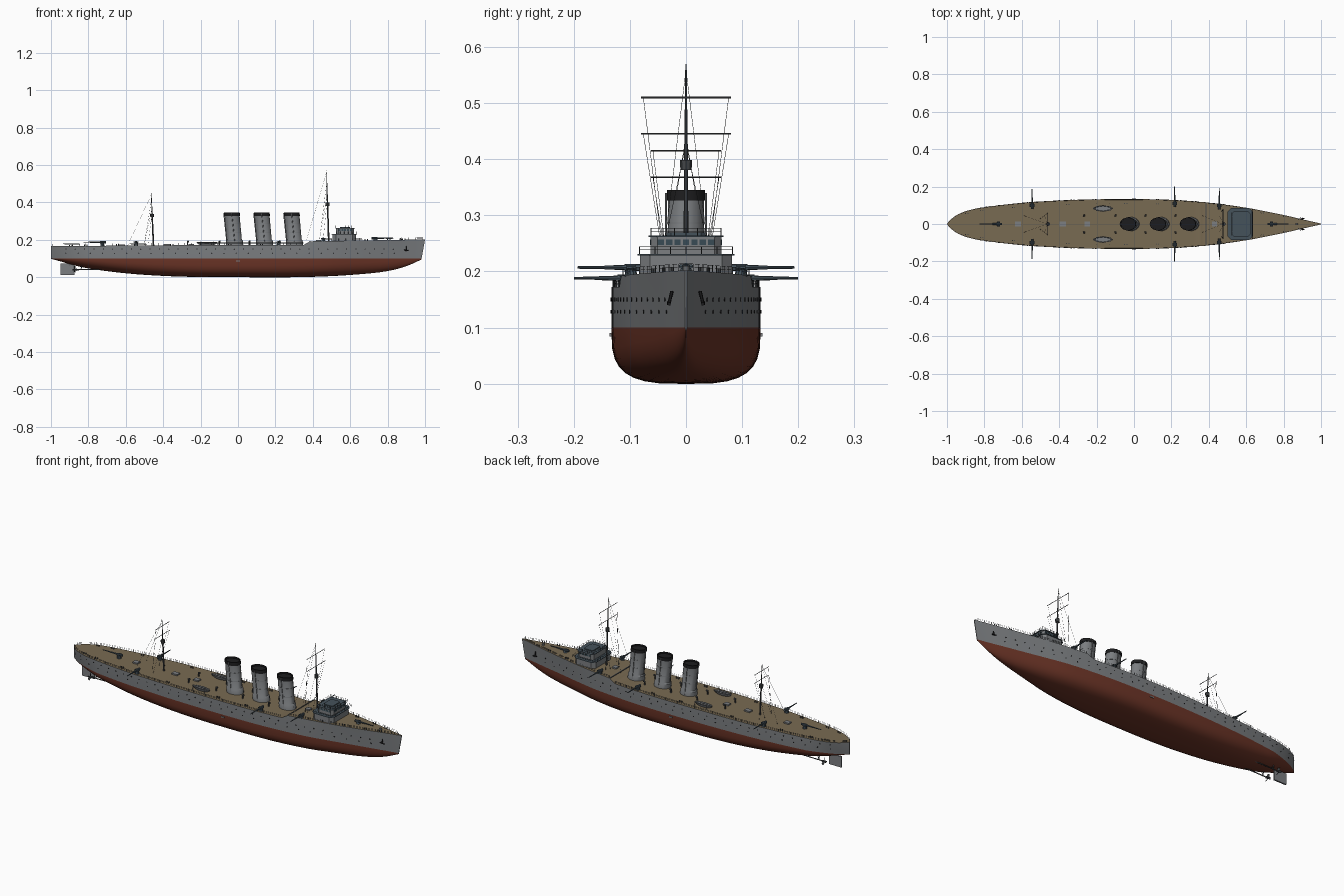
import bpy, bmesh, math
from mathutils import Vector, Matrix

if "Cube" in bpy.data.objects:
    bpy.data.objects.remove(bpy.data.objects["Cube"])

def mat(name, r, g, b):
    m = bpy.data.materials.new(name)
    m.diffuse_color = (r, g, b, 1)
    m.use_nodes = True
    m.node_tree.nodes["Principled BSDF"].inputs["Base Color"].default_value = m.diffuse_color
    return m

GRAY = mat("hull gray", .20, .21, .22)
RED = mat("bottom red", .15, .035, .02)
TAN = mat("deck tan", .19, .145, .085)
BLACK = mat("soot black", .012, .012, .013)
SLATE = mat("slate blue", .06, .085, .105)
DARK = mat("dark gun gray", .06, .065, .07)
GLASS = mat("window glass", .04, .07, .09)

def finish(name, bm, mats, smooth=True):
    bmesh.ops.recalc_face_normals(bm, faces=bm.faces)
    for f in bm.faces:
        f.smooth = smooth
    for e in bm.edges:
        e.smooth = e.calc_face_angle(0) < .6
    me = bpy.data.meshes.new(name)
    bm.to_mesh(me)
    bm.free()
    for m in mats:
        me.materials.append(m)
    ob = bpy.data.objects.new(name, me)
    bpy.context.collection.objects.link(ob)
    return ob

def rod(bm, p, q, r, r2=None, n=6):
    p, q = Vector(p), Vector(q)
    d = q - p
    M = Matrix.Translation((p + q) / 2) @ d.to_track_quat('Z', 'Y').to_matrix().to_4x4()
    bmesh.ops.create_cone(bm, cap_ends=True, segments=n, radius1=r,
                          radius2=r if r2 is None else r2, depth=d.length, matrix=M)

def box(bm, c, s):
    bmesh.ops.create_cube(bm, size=1, matrix=Matrix.Translation(c) @ Matrix.Diagonal((*s, 1)))

def loft(bm, rings, mi=0):
    vs = [[bm.verts.new(p) for p in r] for r in rings]
    n = len(vs[0])
    for a, b in zip(vs, vs[1:]):
        for i in range(n):
            bm.faces.new((a[i], a[(i + 1) % n], b[(i + 1) % n], b[i])).material_index = mi
    for r in (vs[0], vs[-1]):
        bm.faces.new(r).material_index = mi

def curve(t, x):
    # smooth interpolation through (x, value) points
    x = min(max(x, t[0][0]), t[-1][0])
    i = max(k for k in range(len(t) - 1) if t[k][0] <= x)
    def slope(k):
        a, b = t[max(k - 1, 0)], t[min(k + 1, len(t) - 1)]
        return (b[1] - a[1]) / (b[0] - a[0])
    (x0, y0), (x1, y1) = t[i], t[i + 1]
    h = x1 - x0
    u = (x - x0) / h
    return (y0 * (1 + 2 * u) * (1 - u) ** 2 + y1 * u * u * (3 - 2 * u)
            + h * slope(i) * u * (1 - u) ** 2 - h * slope(i + 1) * u * u * (1 - u))

BEAM = [(-1, .002), (-.97, .033), (-.93, .057), (-.87, .077), (-.8, .09), (-.6, .113), (-.4, .126), (-.2, .132),
        (0, .133), (.2, .129), (.4, .114), (.6, .087), (.8, .048), (.9, .025), (1, .002)]
KEEL = [(-1, .098), (-.95, .085), (-.9, .07), (-.8, .047), (-.6, .021), (-.4, .007), (-.2, .001), (0, 0),
        (.3, 0), (.5, .006), (.7, .02), (.8, .033), (.9, .056), (.95, .073), (.98, .086), (1, .094)]
def beam(x): return curve(BEAM, x)
def deck(x):
    if x < .35: return .166 + .006 * min(1, (x + 1) / .8)
    if x < .385: return .172 + .02 * (x - .35) / .035
    return .192 + .01 * (x - .385) / .615
def side(x, z):
    # half breadth of the topsides at a height
    wl = 1 - .3 * max(0, (x - .5) / .5) - .3 * max(0, (-x - .8) / .2)
    u = max(0, (z - .1) / (deck(x) - .1))
    return beam(x) * (wl + (1 - wl) * u)

# hull: red below the waterline, gray above, tan deck
bm = bmesh.new()
xs = sorted({round(-1 + .04 * i, 3) for i in range(51)} | {-.98, -.94, -.9, .35, .385, .94, .98})
rings = []
for x in xs:
    k = curve(KEEL, x)
    p = .6 + .55 * abs(x) ** 2.5
    half = []
    for j in range(9):
        a = j / 8 * math.pi / 2
        half.append((side(x, .1) * math.sin(a) ** p, .1 - (.1 - k) * max(0, math.cos(a)) ** p))
    half[-1] = (side(x, .1), .1)
    half.append((beam(x), deck(x)))
    pts = [(-y, z) for y, z in reversed(half[1:])] + half
    rings.append([bm.verts.new((x - .022 * max(0, (x - .85) / .15) * max(0, 1 - (z - .08) / .12), y, z)) for y, z in pts])
n = len(rings[0])
for a, b in zip(rings, rings[1:]):
    for i in range(n):
        f = bm.faces.new((a[i], a[(i + 1) % n], b[(i + 1) % n], b[i]))
        f.material_index = 2 if i == n - 1 else 0 if i in (0, n - 2) else 1
for r in (rings[0], rings[-1]):
    bm.faces.new(r)
finish("hull", bm, [GRAY, RED, TAN])

# forecastle break and waterway strip
bm = bmesh.new()
box(bm, (.385, 0, .192), (.006, .226, .003))
finish("forecastle_break", bm, [DARK])

# portholes, anchors, bilge keels
bm = bmesh.new()
for s in (-1, 1):
    for z, step in ((.15, .05), (.128, .065)):
        for i in range(int(1.84 / step)):
            x = -.92 + i * step
            y = side(x, z)
            rod(bm, (x, s * (y - .003), z), (x, s * (y + .0012), z), .0032, n=8)
    rod(bm, (.9, s * .025, .165), (.9, s * .031, .14), .003)
    rod(bm, (.888, s * .031, .145), (.912, s * .03, .142), .003)
finish("portholes_and_anchors", bm, [BLACK])
bm = bmesh.new()
for s in (-1, 1):
    box(bm, (0, s * .132, .087), (.02, .008, .006))
finish("side_fenders", bm, [GRAY])

# rails along the deck edge
def rail(bm, pts, h, r=.0007):
    for i, p in enumerate(pts):
        p = Vector(p)
        rod(bm, p, p + Vector((0, 0, h)), r, n=4)
        if i:
            for u in (.55, 1):
                o = Vector((0, 0, h * u))
                rod(bm, Vector(pts[i - 1]) + o, p + o, r * .6, n=3)
bm = bmesh.new()
for s in (-1, 1):
    for a, b in ((-.99, .35), (.39, .985)):
        m = int((b - a) / .035)
        xx = [a + (b - a) * i / m for i in range(m + 1)]
        rail(bm, [(x, s * beam(x) * .975, deck(x)) for x in xx], .012)
finish("deck_rails", bm, [DARK])

# funnels, raked aft
def oval(cx, z, rx, ry, n=16):
    return [(cx + rx * math.cos(2 * math.pi * (i + .5) / n), ry * math.sin(2 * math.pi * (i + .5) / n), z) for i in range(n)]
for k, x in enumerate((-.017, .143, .303)):
    bm = bmesh.new()
    def ax(z): return x - .016 * (z - .17) / .175
    loft(bm, [oval(ax(z), z, .041 * q, .033 * q) for z, q in ((.168, 1.14), (.196, 1.12), (.202, 1), (.327, 1))])
    loft(bm, [oval(ax(z), z, .041 * q, .033 * q) for z, q in
              ((.326, 1.05), (.345, 1.05), (.345, .93), (.337, .93))], 1)
    for z in (.24, .285):
        loft(bm, [oval(ax(z), z, .0418, .0338), oval(ax(z), z + .002, .0418, .0338)])
    for s in (-1, 1):
        rod(bm, (x, s * .035, .18), (x - .016, s * .036, .34), .002)
    rod(bm, (x - .042, 0, .18), (x - .059, 0, .342), .0025)
    finish("funnel_%d" % (k + 1), bm, [GRAY, BLACK])

# bridge tiers with slate roofs
def tier(bm, x0, x1, hy, z0, z1, c, mi=0):
    o = [(x1, hy - c), (x1 - c, hy), (x0 + c, hy), (x0, hy - c)]
    o += [(a, -b) for a, b in reversed(o)]
    loft(bm, [[(a, b, z) for a, b in o] for z in (z0, z1)], mi)
bm = bmesh.new()
tier(bm, .505, .63, .082, .19, .228, .018)
tier(bm, .5, .635, .086, .228, .231, .02, 1)
tier(bm, .525, .62, .063, .231, .261, .012)
tier(bm, .52, .626, .067, .261, .264, .014, 1)
tier(bm, .545, .6, .035, .264, .269, .008, 1)
finish("bridge", bm, [GRAY, SLATE], False)
bm = bmesh.new()
for i in range(7):
    box(bm, (.6205, -.045 + .015 * i, .252), (.002, .011, .01))
for s in (-1, 1):
    for i in range(5):
        box(bm, (.543 + .015 * i, s * .0635, .252), (.011, .002, .01))
finish("bridge_windows", bm, [GLASS])
bm = bmesh.new()
for x0, x1, h, z in ((.503, .632, .083, .231), (.523, .623, .062, .264)):
    c = [(x0, -h), (x1, -h), (x1, h), (x0, h), (x0, -h)]
    pts = [(a[0] + (b[0] - a[0]) * u / 6, a[1] + (b[1] - a[1]) * u / 6, z) for a, b in zip(c, c[1:]) for u in range(6)]
    rail(bm, pts + pts[:1], .013, .0009)
finish("bridge_rails", bm, [DARK])

# masts with yards, lookout and rigging
def mast(name, x, top, yards, hw, look, foot):
    bm = bmesh.new()
    z0 = deck(x)
    def ax(z): return x - .012 * (z - z0) / (top - z0)
    mid = z0 + (top - z0) * .62
    rod(bm, (x, 0, z0), (ax(mid), 0, mid), .0045, .0035, 8)
    rod(bm, (ax(mid), 0, mid), (ax(top), 0, top), .003, .0012, 8)
    rod(bm, (ax(look), 0, look - .009), (ax(look), 0, look + .009), .010, .011, 8)
    for z in yards:
        rod(bm, (ax(z), -hw, z), (ax(z), hw, z), .0014)
    for s in (-1, 1):
        for z in yards:
            rod(bm, (ax(z), s * hw * .95, z), (x - .05, s * hw * .45, z0), .0005, n=3)
        rod(bm, (ax(top), 0, top - .01), (foot, s * .045, z0), .0005, n=3)
        rod(bm, (ax(mid), 0, mid), (x - .03, s * .05, z0), .0005, n=3)
    finish(name, bm, [DARK])
mast("fore_mast", .485, .57, (.51, .445), .08, .39, .365)
mast("main_mast", -.452, .45, (.415, .368), .062, .33, -.59)

# deck guns: pedestal, breech, sleeve, barrel
def gun(name, x, y, z, d, length):
    bm = bmesh.new()
    c, d = Vector((x, y, z)), Vector(d)
    rod(bm, (x, y, deck(x) - .002), (x, y, z), .012, .008, 10)
    rod(bm, c - d * .02, c + d * .012, .0065, n=8)
    rod(bm, c + d * .01, c + d * length * .5, .0045, .0036, 8)
    rod(bm, c + d * length * .5, c + d * length, .003, .0022, 8)
    side_v = Vector((-d.y, d.x, 0))
    for s in (-1, 1):
        p = c + side_v * s * .009
        rod(bm, p - d * .008, p + d * .008, .004)
    finish(name, bm, [SLATE])
for s in (-1, 1):
    tag = "port" if s > 0 else "starboard"
    for k, (x, y, z, e) in enumerate(((-.545, .1, .188, .188), (.217, .11, .188, .2), (.456, .098, .207, .193))):
        gun("%s_gun_%d" % (tag, k + 1), x, s * y, z, (0, s, 0), e - y)
gun("bow_gun", .735, 0, .209, (1, 0, 0), .09)
gun("stern_gun", -.725, 0, .187, (-1, 0, 0), .1)

# ship's boats with thwarts
for s in (-1, 1):
    bm = bmesh.new()
    def outline(q, z):
        o = [(-1, .15), (-.6, .75), (0, 1), (.6, .7), (1, .08)]
        o += [(a, -b) for a, b in reversed(o)]
        return [(-.165 + .054 * q * a, s * .083 + .017 * q * b, z) for a, b in o]
    loft(bm, [outline(.6, .17), outline(.9, .178), outline(1, .187), outline(.9, .187), outline(.75, .18)])
    for i in range(5):
        box(bm, (-.165 + (i - 2) * .018, s * .083, .1855), (.005, .027, .002))
    for dx in (-.035, .035):
        rod(bm, (-.165 + dx, s * .108, .17), (-.165 + dx, s * .108, .192), .0015)
    finish("boat_" + ("port" if s > 0 else "starboard"), bm, [GRAY])

# vents, hatches, bollards and capstan
bm = bmesh.new()
for s in (-1, 1):
    for x in (.06, .22, -.1, -.27):
        y = s * .045
        rod(bm, (x, y, .168), (x, y, .189), .004, n=8)
        rod(bm, (x - .003, y, .19), (x + .007, y, .191), .004, .006, 8)
    for x in (-.9, -.82, -.65, -.36, -.05, .12, .68, .8, .88):
        for dx in (0, .012):
            rod(bm, (x + dx, s * beam(x) * .82, deck(x)), (x + dx, s * beam(x) * .82, deck(x) + .008), .003)
finish("vents_and_bollards", bm, [DARK])
bm = bmesh.new()
for x, w in ((-.62, .03), (-.38, .035), (-.25, .03), (.43, .025)):
    box(bm, (x, 0, deck(x) + .003), (w, .026, .008))
rod(bm, (.87, 0, .198), (.87, 0, .21), .007, .005, 10)
finish("hatches_and_capstan", bm, [GRAY])

# rudder, shafts and propellers
bm = bmesh.new()
box(bm, (-.912, 0, .043), (.076, .008, .06))
rod(bm, (-.9, 0, .06), (-.9, 0, .1), .005)
finish("rudder", bm, [GRAY])
bm = bmesh.new()
for s in (-1, 1):
    y = s * .04
    rod(bm, (-.87, y, .04), (-.6, y, .043), .003)
    rod(bm, (-.885, y, .04), (-.86, y, .04), .003, .006, 8)
    rod(bm, (-.84, y, .04), (-.83, y * .5, .075), .002)
    rod(bm, (-.84, y, .04), (-.83, y * 1.2, .09), .002)
    for i in range(3):
        a = i * 2 * math.pi / 3
        bmesh.ops.create_cube(bm, size=1, matrix=Matrix.Translation((-.872, y, .04)) @ Matrix.Rotation(a, 4, 'X')
                              @ Matrix.Translation((0, 0, .011)) @ Matrix.Rotation(.5, 4, 'Z') @ Matrix.Diagonal((.002, .011, .018, 1)))
finish("propellers_and_shafts", bm, [DARK])
